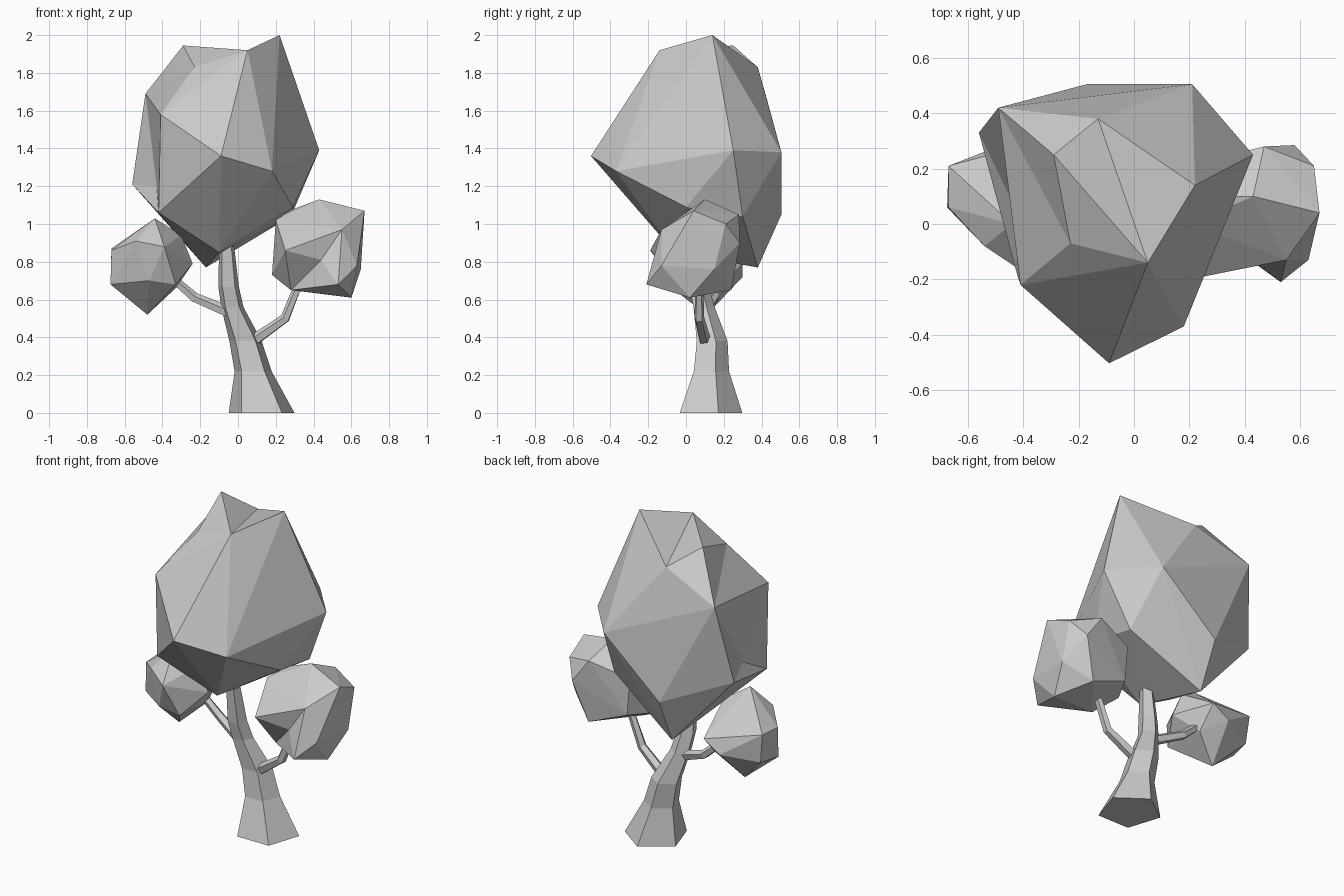
import bpy
import bmesh
from math import cos, sin, tau
from mathutils import Vector

default_cube = bpy.data.objects.get("Cube")
if default_cube:
    bpy.data.objects.remove(default_cube, do_unlink=True)

# One plain colour for the whole tree
grey = bpy.data.materials.new("plain_grey")
grey.use_nodes = True
colour = (0.6, 0.6, 0.6, 1)
grey.diffuse_color = colour
shader = next(n for n in grey.node_tree.nodes if n.type == "BSDF_PRINCIPLED")
shader.inputs["Base Color"].default_value = colour


def finish(bm, name):
    """Turn a bmesh into a flat shaded object in the scene."""
    bmesh.ops.recalc_face_normals(bm, faces=bm.faces[:])
    mesh = bpy.data.meshes.new(name)
    bm.to_mesh(mesh)
    bm.free()
    mesh.materials.append(grey)
    obj = bpy.data.objects.new(name, mesh)
    bpy.context.collection.objects.link(obj)
    return obj


def edge_between(bm, start, end):
    """Edge whose two ends lie closest to the given points."""
    start, end = Vector(start), Vector(end)

    def miss(edge):
        a, b = (v.co for v in edge.verts)
        return min((a - start).length + (b - end).length,
                   (b - start).length + (a - end).length)
    return min(bm.edges, key=miss)


def foliage(name, corners, folds=(), dents=()):
    """Faceted clump: a hull round its corners, with folds and dents."""
    bm = bmesh.new()
    for corner in corners:
        bm.verts.new(corner)
    hull = bmesh.ops.convex_hull(bm, input=bm.verts[:])
    inside = [v for v in hull["geom_interior"] if isinstance(v, bmesh.types.BMVert)]
    bmesh.ops.delete(bm, geom=inside, context="VERTS")
    # A fold turns a ridge between two corners into a valley across it
    for start, end in folds:
        ridge = edge_between(bm, start, end)
        bmesh.ops.rotate_edges(bm, edges=[ridge], use_ccw=False)
    # A dent pushes in the middle of the two facets beside a ridge
    for start, end, pit in dents:
        ridge = edge_between(bm, start, end)
        panel = bmesh.utils.face_join(ridge.link_faces[:])
        poked = bmesh.ops.poke(bm, faces=[panel])
        poked["verts"][0].co = pit
    return finish(bm, name)


def limb(name, stations, sides=5, upright=False):
    """Tapered faceted tube through stations of (x, y, z, radius)."""
    bm = bmesh.new()
    centres = [Vector(s[:3]) for s in stations]
    rings = []
    for i, centre in enumerate(centres):
        before, after = centres[max(i - 1, 0)], centres[min(i + 1, len(centres) - 1)]
        along = Vector((0, 0, 1)) if upright else (after - before).normalized()
        turn = along.to_track_quat("Z", "Y")
        ring = []
        for k in range(sides):
            angle = tau * (k / sides + 1 / 4)
            spoke = Vector((cos(angle), sin(angle), 0)) * stations[i][3]
            if not upright:
                spoke = turn @ spoke
            ring.append(bm.verts.new(centre + spoke))
        rings.append(ring)
    for low, high in zip(rings, rings[1:]):
        for k in range(sides):
            n = (k + 1) % sides
            bm.faces.new((low[k], low[n], high[n], high[k]))
    bm.faces.new(rings[0])
    bm.faces.new(rings[-1])
    return finish(bm, name)


# Trunk and its two side branches
limb("trunk", [
    (.125, .115, 0, .183),
    (.08, .125, .22, .103),
    (.04, .13, .38, .09),
    (-.03, .09, .56, .062),
    (-.05, .065, .67, .057),
    (-.06, .04, .88, .042),
], upright=True)
limb("left_branch", [
    (.08, .1, .38, .033),
    (.25, .07, .5, .027),
    (.33, .07, .7, .022),
])
limb("right_branch", [
    (-.04, .09, .53, .032),
    (-.23, .15, .61, .027),
    (-.38, .15, .74, .022),
])

# Large top crown
peak, shoulder = (.22, .14, 2), (-.29, .25, 1.945)
flank, hip = (-.41, -.22, 1.58), (-.56, .33, 1.21)
foliage("main_crown", [
    peak, shoulder, flank, hip,
    (.05, -.14, 1.92), (-.23, -.07, 1.83), (-.13, .38, 1.83),
    (-.49, .42, 1.69),
    (-.09, -.503, 1.36), (.43, .25, 1.39), (.18, -.37, 1.28),
    (.21, .505, 1.38), (-.17, .505, 1.05),
    (-.42, -.19, 1.06),
    (.29, 0, 1.09), (.28, .3, 1.04),
    (-.1, -.06, .85), (-.17, .38, .77),
], folds=[(peak, shoulder), (shoulder, flank)],
    dents=[(flank, hip, (-.43, .06, 1.2))])

# Smaller clumps on the branches
cheek, chin = (.25, -.19, .86), (.53, -.21, .68)
foliage("left_clump", [
    cheek, chin,
    (.43, .1, 1.13), (.67, .04, 1.07), (.2, 0, 1.02), (.47, .28, 1.05),
    (.27, .1, 1.07), (.23, .22, .98),
    (.55, -.13, .97), (.58, .285, .9), (.65, .21, 1),
    (.63, -.13, .78), (.65, .15, .76), (.18, .08, .73), (.28, -.03, .65),
    (.6, .02, .61), (.5, .24, .65), (.25, .22, .75),
], dents=[(cheek, chin, (.44, -.13, .81))])
foliage("right_clump", [
    (-.44, 0, 1.03), (-.3, .06, .94),
    (-.67, .21, .87), (-.67, .06, .86), (-.54, -.08, .91),
    (-.675, .06, .68), (-.65, .2, .69), (-.47, -.1, .7),
    (-.39, -.18, .88), (-.33, -.1, .68), (-.24, .05, .79),
    (-.33, .3, .79), (-.44, .3, .72), (-.33, .18, .66), (-.48, .11, .52),
])
